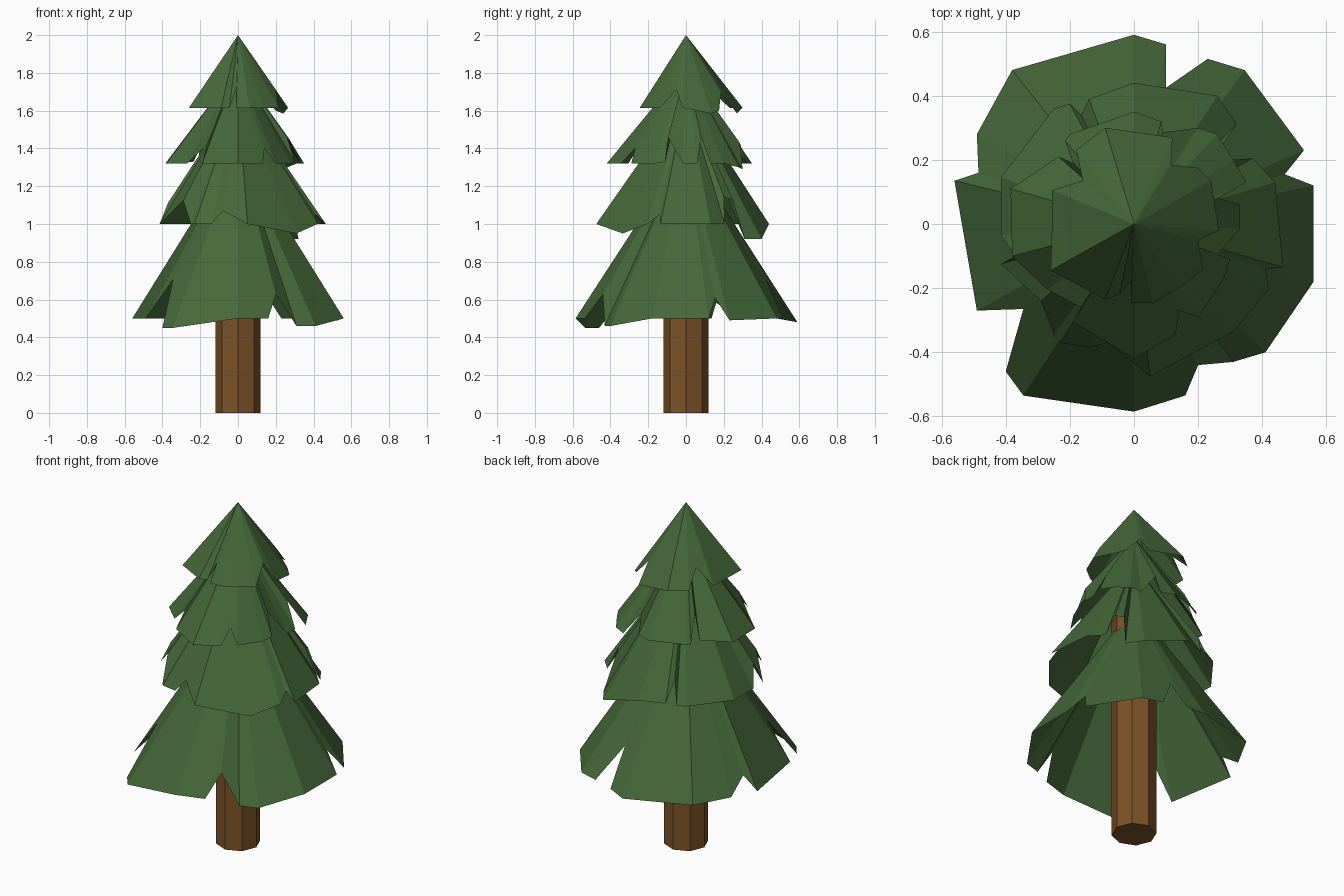
import bpy, bmesh
from math import hypot


def material(name, rgb):
    m = bpy.data.materials.new(name)
    m.diffuse_color = (*rgb, 1)
    return m


def finish(name, bm, mat):
    mesh = bpy.data.meshes.new(name)
    bmesh.ops.recalc_face_normals(bm, faces=bm.faces)
    bm.to_mesh(mesh)
    bm.free()
    mesh.materials.append(mat)
    obj = bpy.data.objects.new(name, mesh)
    bpy.context.collection.objects.link(obj)
    return obj


def tier(name, apex, rim, slope, cut, outline):
    """Open cone fan; outline points closer than cut are notches lying on the cone.
    A third value overrides the height, for drooping tips."""
    bm = bmesh.new()
    top = bm.verts.new((0, 0, apex))
    ring = []
    for x, y, *z in outline:
        r = hypot(x, y)
        h = z[0] if z else (rim if r > cut else apex - slope * r)
        ring.append(bm.verts.new((x, y, h)))
    for a, b in zip(ring, ring[1:] + ring[:1]):
        bm.faces.new((top, b, a))
    bm.normal_update()
    return finish(name, bm, green)


green = material("needles", (0.06, 0.14, 0.042))
brown = material("bark", (0.2, 0.085, 0.02))

# Trunk
bm = bmesh.new()
bmesh.ops.create_cone(bm, cap_ends=True, segments=8, radius1=0.12, radius2=0.12, depth=1.4)
bmesh.ops.translate(bm, verts=bm.verts, vec=(0, 0, 0.7))
finish("trunk", bm, brown)

# Branch tiers, outlines run clockwise from the back
tier("branches_bottom", 1.4, 0.5, 1.6, 0.52, [
    (0, .59, .48), (.10, .56), (.10, .425), (.23, .515), (.345, .48), (.53, .23, .49),
    (.47, .155), (.56, .12), (.56, -.18), (.41, -.40, .46), (.31, -.43, .46),
    (.20, -.44), (.16, -.535), (0, -.585), (-.345, -.535, .45), (-.40, -.46, .45),
    (-.345, -.265), (-.49, -.27), (-.56, .135), (-.485, .16), (-.49, .28), (-.38, .48)])

tier("branches_lower_middle", 1.68, 1.0, 1.48, 0.40, [
    (0, .44), (.26, .40, .92), (.32, .31, .92), (.28, .25), (.30, .20), (.37, .205),
    (.44, .13), (.465, -.135), (.41, -.14, 1.05), (.42, -.205), (.31, -.335, .95),
    (.05, -.475), (-.08, -.37, 1.07), (-.14, -.385), (-.23, -.37), (-.25, -.345),
    (-.29, -.24), (-.415, -.125), (-.37, -.10), (-.415, -.035), (-.415, .145),
    (-.25, .36), (-.20, .375), (-.165, .34), (-.14, .39)])

tier("branches_upper_middle", 1.83, 1.32, 1.34, 0.32, [
    (0, .35), (.085, .32), (.09, .285), (.20, .30, 1.29), (.26, .28, 1.3), (.31, .20),
    (.35, .13), (.265, .08), (.33, .06), (.33, -.015), (.26, -.095), (.30, -.11, 1.33),
    (.28, -.17), (.20, -.29), (.14, -.27, 1.4), (.13, -.345), (0, -.42),
    (-.19, -.305), (-.165, -.26), (-.27, -.205), (-.38, -.10), (-.385, .11),
    (-.235, .21, 1.33), (-.19, .19), (-.215, .26), (-.20, .28)])

tier("branches_top", 2.0, 1.615, 1.4, 0.22, [
    (-.09, .30), (.12, .27, 1.585), (.115, .185), (.20, .175, 1.6), (.24, .135, 1.585),
    (.265, -.02), (.20, -.05), (.215, -.14), (.14, -.20), (.06, -.245),
    (-.01, -.245), (-.01, -.18, 1.71), (-.045, -.22), (-.09, -.235), (-.26, -.145),
    (-.255, .02), (-.255, .105), (-.16, .135), (-.18, .23)])
